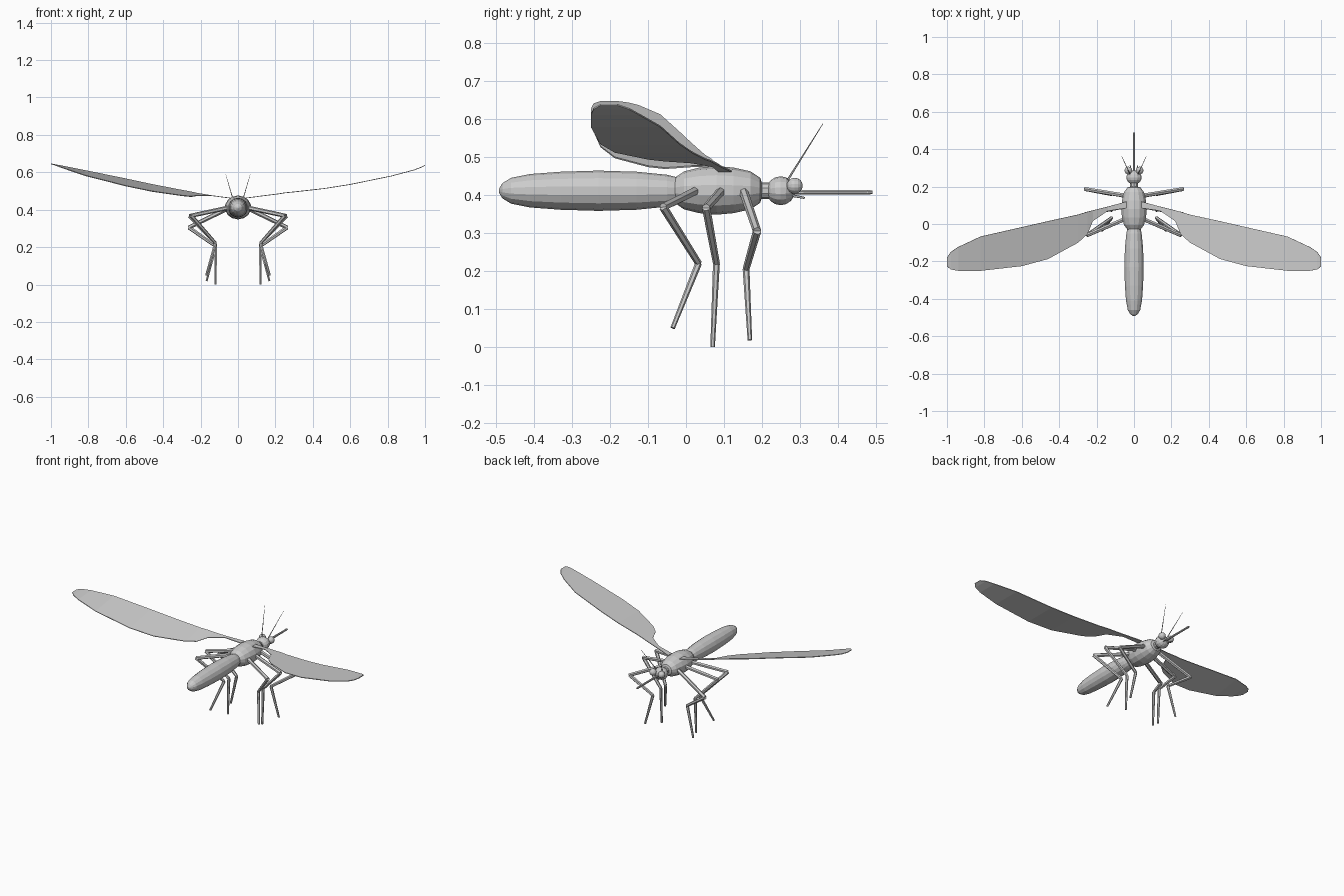
import bpy, math
from mathutils import Vector

if "Cube" in bpy.data.objects:
    bpy.data.objects.remove(bpy.data.objects["Cube"])


def make(name, verts, faces, smooth=False):
    me = bpy.data.meshes.new(name)
    me.from_pydata(verts, [], faces)
    me.update()
    ob = bpy.data.objects.new(name, me)
    bpy.context.collection.objects.link(ob)
    return ob


def tube(name, pts, radii, sides=6, sx=1.0, axis=None):
    """Capped tube through pts with one radius per point."""
    pts = [Vector(p) for p in pts]
    verts, faces = [], []
    n = len(pts)
    for i, (p, r) in enumerate(zip(pts, radii)):
        d = (pts[min(i + 1, n - 1)] - p).normalized() + (p - pts[max(i - 1, 0)]).normalized()
        d.normalize()
        u = Vector((1, 0, 0)) if abs(d.x) < 0.9 else Vector((0, 1, 0))
        u = (u - d * u.dot(d)).normalized()
        v = d.cross(u)
        for k in range(sides):
            a = 2 * math.pi * (k + 0.5) / sides
            verts.append(p + u * math.cos(a) * r * sx + v * math.sin(a) * r)
    for i in range(n - 1):
        for k in range(sides):
            a, b = i * sides + k, i * sides + (k + 1) % sides
            faces.append((a, b, b + sides, a + sides))
    faces.append(tuple(reversed(range(sides))))
    faces.append(tuple(range((n - 1) * sides, n * sides)))
    return make(name, verts, faces)


def lathe(name, profile, z, sides=14, sx=1.0):
    return tube(name, [(0, y, z) for y, r in profile], [r for y, r in profile], sides, sx)


def ball(name, loc, scale):
    bpy.ops.mesh.primitive_uv_sphere_add(segments=14, ring_count=8, radius=1, location=loc,
                                         rotation=(math.pi / 2, 0, 0))
    ob = bpy.context.object
    ob.name = name
    ob.scale = scale
    return ob


# Body
lathe("abdomen", [(-.492, .005), (-.483, .02), (-.46, .034), (-.41, .044), (-.33, .05),
                  (-.23, .053), (-.13, .05), (-.05, .042), (.0, .03)], .411)
lathe("thorax", [(-.036, .012), (-.03, .033), (-.005, .05), (.035, .06), (.08, .064),
                 (.125, .06), (.17, .05), (.195, .033), (.202, .012)], .412, sx=1.1)
lathe("neck", [(.19, .022), (.23, .022)], .411, sides=10)
ball("head", (0, .249, .411), (.042, .038, .038))
lathe("proboscis", [(.275, .007), (.47, .006), (.478, .007), (.49, .005)], .407, sides=8)

# Six legs: hip, knee, ankle, foot for the right side
legs = {
    "hind_leg": [(.04, .03, .413), (.25, -.06, .368), (.12, .033, .22), (.17, -.035, .05)],
    "middle_leg": [(.04, .095, .413), (.26, .053, .366), (.12, .08, .22), (.12, .07, 0)],
    "front_leg": [(.04, .15, .413), (.263, .187, .305), (.12, .158, .205), (.168, .168, .018)],
}
leg_radii = [.012, .011, .009, .006]

# Wing stations: x, leading y, trailing y, z, left leading lift, left trailing lift
wing = [(.04, .12, .085, .462, 0, 0), (.14, .093, .07, .475, 0, 0),
        (.22, .073, .016, .485, .003, -.01), (.25, .065, -.055, .49, .005, -.02),
        (.3, .05, -.1, .495, .009, -.02), (.46, .015, -.187, .513, .022, -.015),
        (.6, -.017, -.225, .535, .03, -.008), (.82, -.067, -.25, .58, .03, .003),
        (.94, -.123, -.25, .612, .022, .012), (.98, -.15, -.243, .627, .014, .012),
        (1.0, -.18, -.225, .637, .008, .008)]

for side, s in (("right", 1), ("left", -1)):
    def flip(p):
        return (p[0] * s, p[1], p[2])

    # Legs built as separate tapered segments meeting at the joints
    for leg, pts in legs.items():
        for i, seg in enumerate(("thigh", "shin", "foot")):
            tube(f"{side}_{leg}_{seg}", [flip(pts[i]), flip(pts[i + 1])],
                 leg_radii[i:i + 2])

    # Eyes, antennae, palps
    ball(f"{side}_eye", (.03 * s, .286, .424), (.021, .021, .021))
    tube(f"{side}_antenna", [flip((.022, .268, .44)), flip((.065, .36, .587))], [.003, .0008], 5)
    tube(f"{side}_palp", [flip((.012, .27, .4)), flip((.02, .312, .392))], [.004, .003], 5)

    # Wing blade
    verts = []
    for x, yl, yt, z, dl, dt in wing:
        k = s < 0
        verts += [(x * s, yl, z + k * dl), (x * s, yt, z + k * dt)]
    faces = []
    for i in range(0, len(verts) - 2, 2):
        f = (i, i + 1, i + 3, i + 2)
        faces.append(f if s > 0 else f[::-1])
    w = make(f"{side}_wing", verts, faces)
    m = w.modifiers.new("thickness", "SOLIDIFY")
    m.thickness = .004
    m.offset = 0
